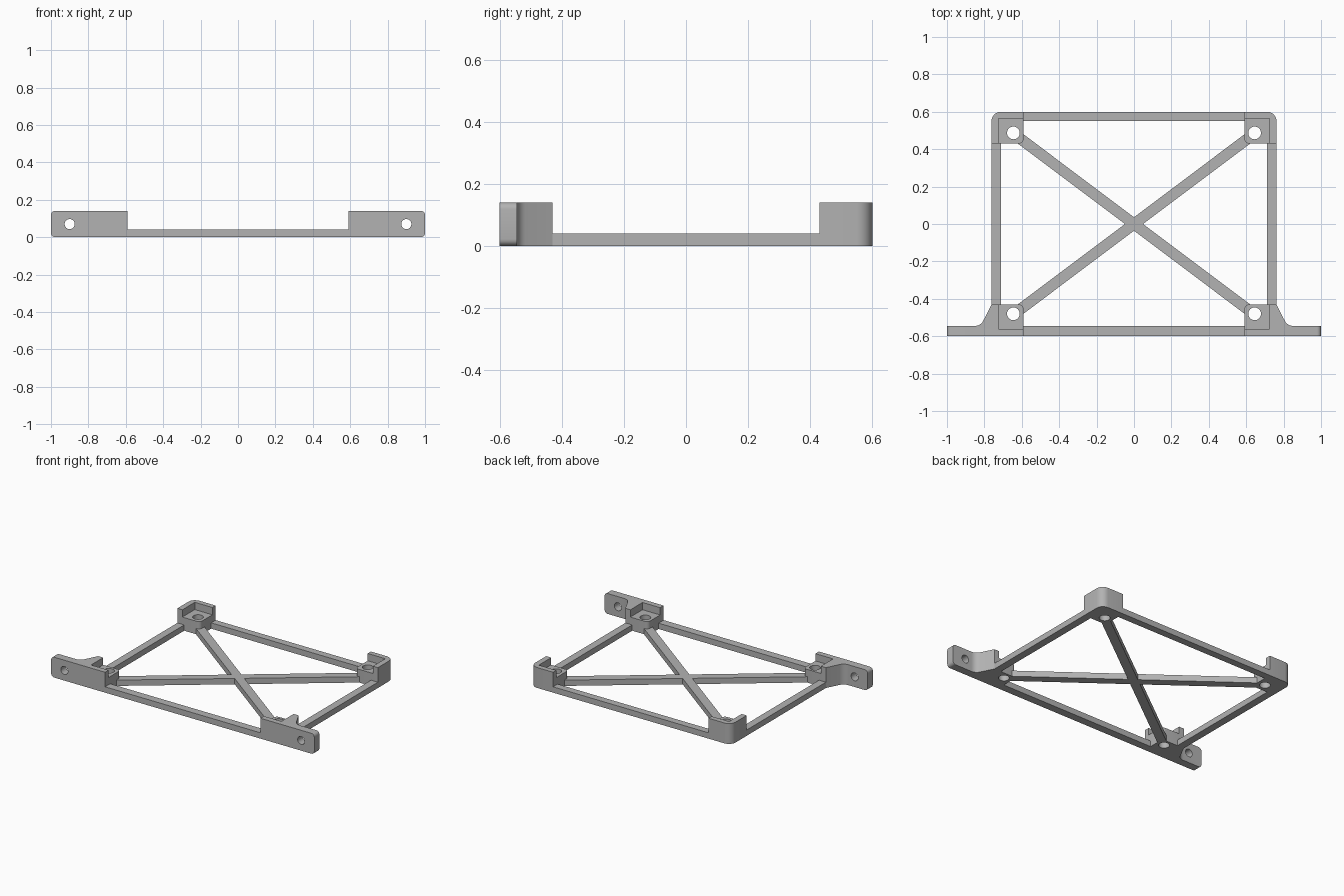
import bpy, bmesh, math
from mathutils import Vector

if "Cube" in bpy.data.objects:
    bpy.data.objects.remove(bpy.data.objects["Cube"])

grey = bpy.data.materials.new("plain grey")
grey.use_nodes = True
COLOUR = (0.45, 0.45, 0.45, 1)
grey.diffuse_color = COLOUR
grey.node_tree.nodes["Principled BSDF"].inputs["Base Color"].default_value = COLOUR

BAR, PAD, TOP = 0.04, 0.09, 0.14   # heights of rails, screw pads and walls


def rounded(points, steps=6):
    """Outline whose corners (x, y, radius) are filleted where a radius is given."""
    out = []
    for i, (x, y, *r) in enumerate(points):
        p = Vector((x, y))
        if not r:
            out.append(p)
            continue
        a = (Vector(points[i - 1][:2]) - p).normalized()
        b = (Vector(points[(i + 1) % len(points)][:2]) - p).normalized()
        half = a.angle(b) / 2
        centre = p + (a + b).normalized() * r[0] / math.sin(half)
        start = p + a * r[0] / math.tan(half) - centre
        end = p + b * r[0] / math.tan(half) - centre
        for s in range(steps + 1):
            d = start.lerp(end, s / steps) if s in (0, steps) else None
            if d is None:
                t, w = s / steps, start.angle(end)
                d = (start * math.sin((1 - t) * w) + end * math.sin(t * w)) / math.sin(w)
            out.append(centre + d)
    return out


def make(name, bm):
    bmesh.ops.recalc_face_normals(bm, faces=bm.faces)
    mesh = bpy.data.meshes.new(name)
    bm.to_mesh(mesh)
    bm.free()
    mesh.materials.append(grey)
    ob = bpy.data.objects.new(name, mesh)
    bpy.context.collection.objects.link(ob)
    return ob


def prism_mesh(points, z0, z1):
    bm = bmesh.new()
    face = bm.faces.new([bm.verts.new((p.x, p.y, z0)) for p in rounded(points)])
    top = bmesh.ops.extrude_face_region(bm, geom=[face])["geom"]
    bmesh.ops.translate(bm, vec=(0, 0, z1 - z0),
                        verts=[g for g in top if isinstance(g, bmesh.types.BMVert)])
    return bm


def prism(name, points, z0, z1):
    return make(name, prism_mesh(points, z0, z1))


def box(x0, x1, y0, y1):
    return [(x0, y0), (x1, y0), (x1, y1), (x0, y1)]


def drill(radius, location, along_y=False):
    bm = bmesh.new()
    bmesh.ops.create_cone(bm, cap_ends=True, segments=32, radius1=radius,
                          radius2=radius, depth=0.5)
    ob = make("drill", bm)
    ob.location = location
    if along_y:
        ob.rotation_euler.x = math.pi / 2
    return ob


def select(ob):
    bpy.ops.object.select_all(action="DESELECT")
    ob.select_set(True)
    bpy.context.view_layer.objects.active = ob


def finish(ob, cutters=(), mirror=False):
    """Cut, mirror across x, and shade smooth with sharp edges kept."""
    select(ob)
    for c in cutters:
        c.hide_render = True
        mod = ob.modifiers.new("cut", "BOOLEAN")
        mod.operation, mod.solver, mod.object = "DIFFERENCE", "EXACT", c
        bpy.ops.object.modifier_apply(modifier=mod.name)
        bpy.data.objects.remove(c)
    if mirror:
        mod = ob.modifiers.new("mirror", "MIRROR")
        bpy.ops.object.modifier_apply(modifier=mod.name)
    bpy.ops.object.shade_smooth_by_angle(angle=math.radians(30))


# Rear corner blocks: L-shaped wall around a lower screw pad
rear = prism("rear_corner_blocks", [(0.59, 0.43, 0.025), (0.762, 0.43),
             (0.762, 0.6, 0.05), (0.59, 0.6)], 0, TOP)
finish(rear, [prism("recess", box(0.5, 0.724, 0.35, 0.565), PAD, 0.3),
              drill(0.034, (0.645, 0.487, 0))], mirror=True)

# Front corner blocks with gusset and mounting ear, ear corners rounded
bm = prism_mesh([(0.59, -0.6), (1, -0.6), (1, -0.545), (0.82, -0.545, 0.05),
                 (0.762, -0.43), (0.59, -0.43, 0.025)], 0, TOP)
ends = [e for e in bm.edges if all(v.co.x > 0.99 for v in e.verts)
        and abs(e.verts[0].co.z - e.verts[1].co.z) < 0.001]
bmesh.ops.bevel(bm, geom=ends, offset=0.022, segments=5, profile=0.5, affect="EDGES")
front = make("front_corner_blocks", bm)
finish(front, [prism("recess", box(0.5, 0.724, -0.562, -0.35), PAD, 0.3),
               drill(0.034, (0.645, -0.48, 0)),
               drill(0.027, (0.9, -0.6, 0.07), along_y=True)], mirror=True)

# Outer rails
finish(prism("front_rail", box(-0.59, 0.59, -0.6, -0.545), 0, BAR))
finish(prism("rear_rail", box(-0.59, 0.59, 0.551, 0.6), 0, BAR))
finish(prism("side_rails", box(0.71, 0.762, -0.43, 0.43), 0, BAR), mirror=True)

# Crossed diagonal brace as one X-shaped outline
half, reach = 0.029, 0.762
arm = Vector((0.645, 0.484)).normalized()
dirs = [arm, Vector((-arm.x, arm.y)), -arm, Vector((arm.x, -arm.y))]
outline = []
for i, d in enumerate(dirs):
    side = Vector((-d.y, d.x)) * half
    nxt = dirs[(i + 1) % 4]
    notch = (d + nxt) * half / math.sin(d.angle(nxt))
    outline += [tuple(d * reach - side), tuple(d * reach + side), tuple(notch)]
finish(prism("cross_brace", outline, 0, BAR))
